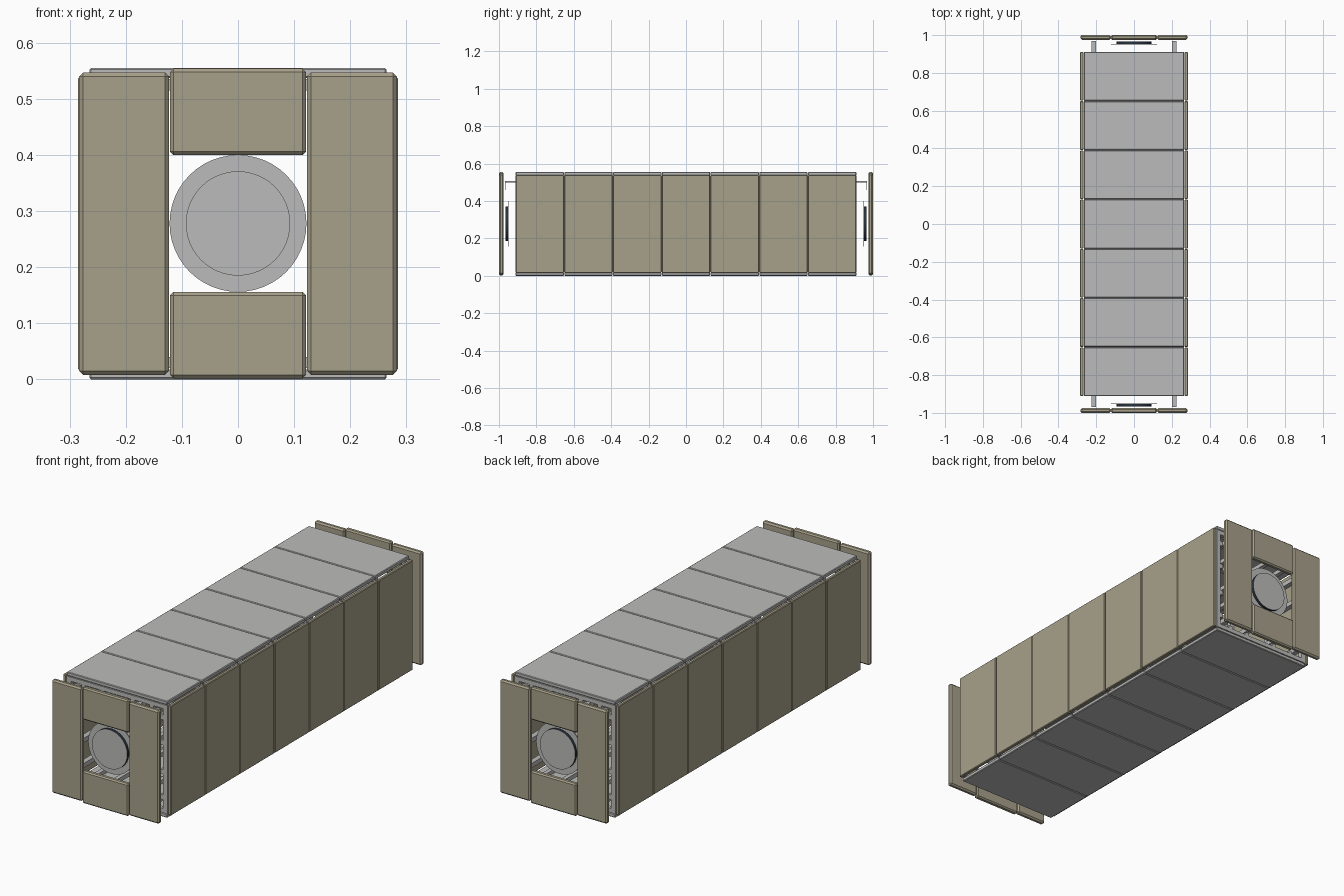
import bpy
from math import pi

cube = bpy.data.objects.get("Cube")
if cube:
    bpy.data.objects.remove(cube, do_unlink=True)


def material(name, r, g, b):
    m = bpy.data.materials.new(name)
    m.use_nodes = True
    m.diffuse_color = (r, g, b, 1)
    m.node_tree.nodes["Principled BSDF"].inputs["Base Color"].default_value = (r, g, b, 1)
    return m


BEIGE = material("beige_panel", 0.39, 0.355, 0.255)
GREY = material("light_grey", 0.5, 0.5, 0.495)
DARK = material("dark_rim", 0.02, 0.03, 0.045)


def box(name, mat, x, y, z, bevel=0.0):
    """Box from (min, max) pairs, with optional chamfered edges."""
    spans = [sorted(s) for s in (x, y, z)]
    bpy.ops.mesh.primitive_cube_add(size=1, location=[(a + b) / 2 for a, b in spans])
    ob = bpy.context.object
    ob.name = name
    ob.scale = [b - a for a, b in spans]
    bpy.ops.object.transform_apply(location=False, rotation=False, scale=True)
    ob.data.materials.append(mat)
    if bevel:
        mod = ob.modifiers.new("chamfer", "BEVEL")
        mod.width = bevel
        mod.segments = 1
    return ob


def disc(name, mat, radius, y0, y1, side, rim=None):
    bpy.ops.mesh.primitive_cylinder_add(
        vertices=48, radius=radius, depth=y1 - y0,
        location=(0, side * (y0 + y1) / 2, MID), rotation=(pi / 2, 0, 0))
    ob = bpy.context.object
    ob.name = name
    ob.data.materials.append(mat)
    if rim:
        ob.data.materials.append(rim)
        for f in ob.data.polygons:
            f.material_index = int(abs(f.normal.z) < 0.5)
    bpy.ops.object.shade_smooth_by_angle()


HALF = 0.912          # half length of the body
MID = 0.278           # height of the long axis
COUNT = 7
STEP = 2 * HALF / COUNT
GAP = 0.0015

# Seven panels along the roof, the floor and both sides
for i in range(COUNT):
    y = (-HALF + i * STEP + GAP, -HALF + (i + 1) * STEP - GAP)
    box("roof_panel", GREY, (-0.265, 0.265), y, (0.537, 0.555), 0.003)
    box("floor_panel", GREY, (-0.265, 0.265), y, (0, 0.018), 0.003)
    for s in (-1, 1):
        box("side_panel", BEIGE, (s * 0.268, s * 0.285), y, (0.016, 0.539), 0.003)

# Frame hoops behind the seams and at both ends
for i in range(COUNT + 1):
    y = max(-HALF + 0.012, min(HALF - 0.012, -HALF + i * STEP))
    yy = (y - 0.01, y + 0.01)
    for s in (-1, 1):
        box("frame_post", GREY, (s * 0.243, s * 0.266), yy, (0.02, 0.535))
    for z in (0.02, 0.515):
        box("frame_beam", GREY, (-0.244, 0.244), yy, (z, z + 0.02))

# Long rails inside the walls, roof and floor
for s in (-1, 1):
    for z in (0.08, 0.2, 0.34, 0.46):
        box("wall_rail", GREY, (s * 0.225, s * 0.25), (-HALF + 0.005, HALF - 0.005), (z, z + 0.022))
    for x in (0.07, 0.17):
        for z in (0.035, 0.498):
            box("long_rail", GREY, (s * x, s * (x + 0.02)), (-HALF + 0.005, HALF - 0.005), (z, z + 0.02))

# Both ends: cover plates, round hatch and brackets
for end in (-1, 1):
    y = (end * 0.975, end * 1.0)
    for s in (-1, 1):
        box("end_side_plate", BEIGE, (s * 0.123, s * 0.283), y, (0.008, 0.547), 0.007)
        # Strip running out from the body, with a tab hanging behind the plate
        box("bracket_strip", GREY, (s * 0.2, s * 0.225), (end * 0.9, end * 0.968), (0.5, 0.506))
        box("bracket_tab", GREY, (s * 0.2, s * 0.225), (end * 0.964, end * 0.968), (0.46, 0.506))
    box("end_top_plate", BEIGE, (-0.121, 0.121), y, (0.4, 0.554), 0.006)
    box("end_bottom_plate", BEIGE, (-0.121, 0.121), y, (0.002, 0.156), 0.006)
    disc("hatch_flange", GREY, 0.122, 0.949, 0.953, end)
    disc("hatch_cover", GREY, 0.093, 0.953, 0.966, end, DARK)
